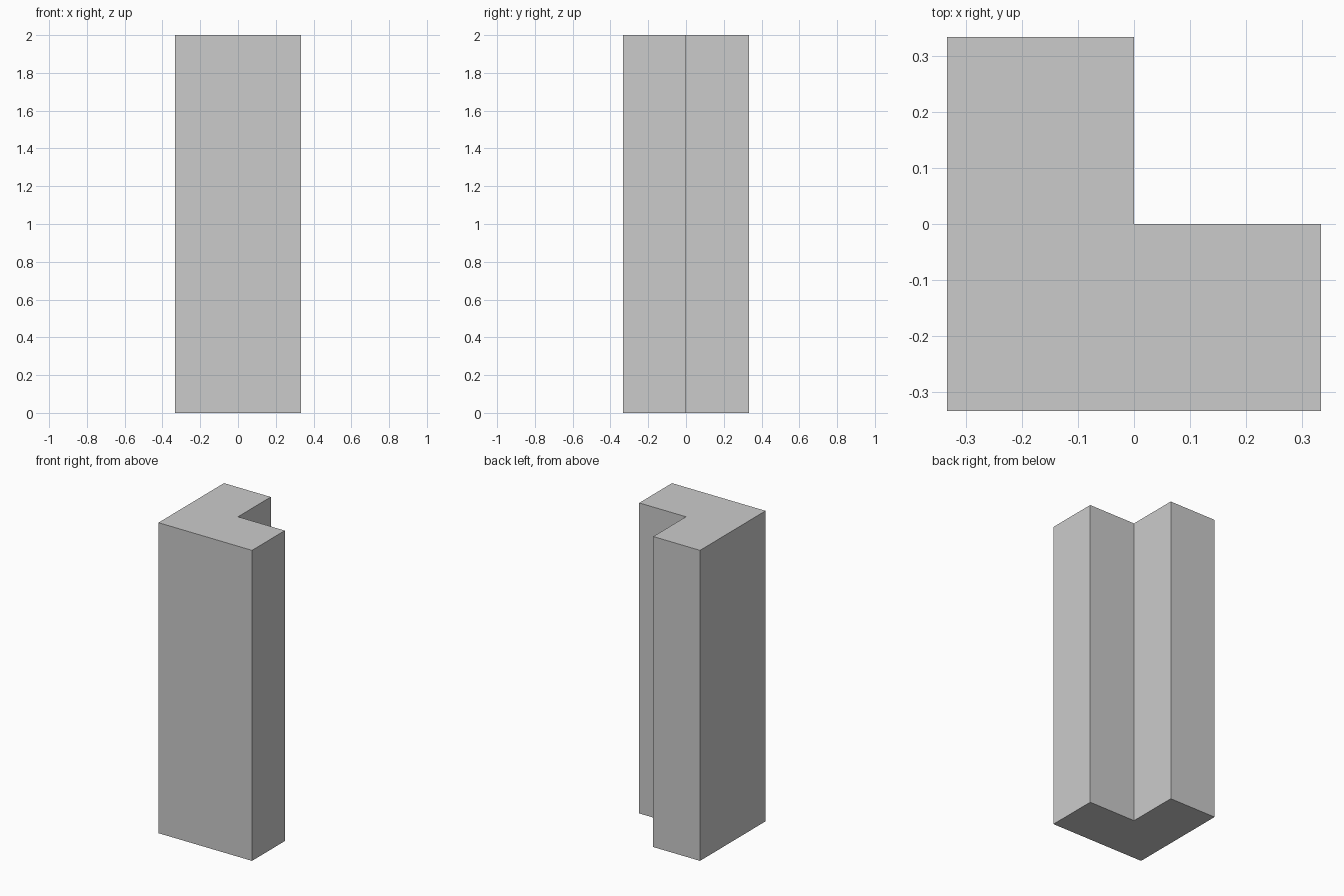
import bpy
import bmesh

if "Cube" in bpy.data.objects:
    bpy.data.objects.remove(bpy.data.objects["Cube"])

H = 2.0      # height
R = 1 / 3    # half width

# L-shaped footprint, counter-clockwise, notch at +x +y
profile = [(-R, -R), (R, -R), (R, 0), (0, 0), (0, R), (-R, R)]

# Corner post: footprint extruded upwards
bm = bmesh.new()
base = bm.faces.new([bm.verts.new((x, y, 0)) for x, y in profile])
ext = bmesh.ops.extrude_face_region(bm, geom=[base], use_keep_orig=True)
top = [g for g in ext["geom"] if isinstance(g, bmesh.types.BMVert)]
bmesh.ops.translate(bm, verts=top, vec=(0, 0, H))
bmesh.ops.recalc_face_normals(bm, faces=bm.faces)

mesh = bpy.data.meshes.new("corner_post")
bm.to_mesh(mesh)
bm.free()
bpy.context.collection.objects.link(bpy.data.objects.new("corner_post", mesh))
